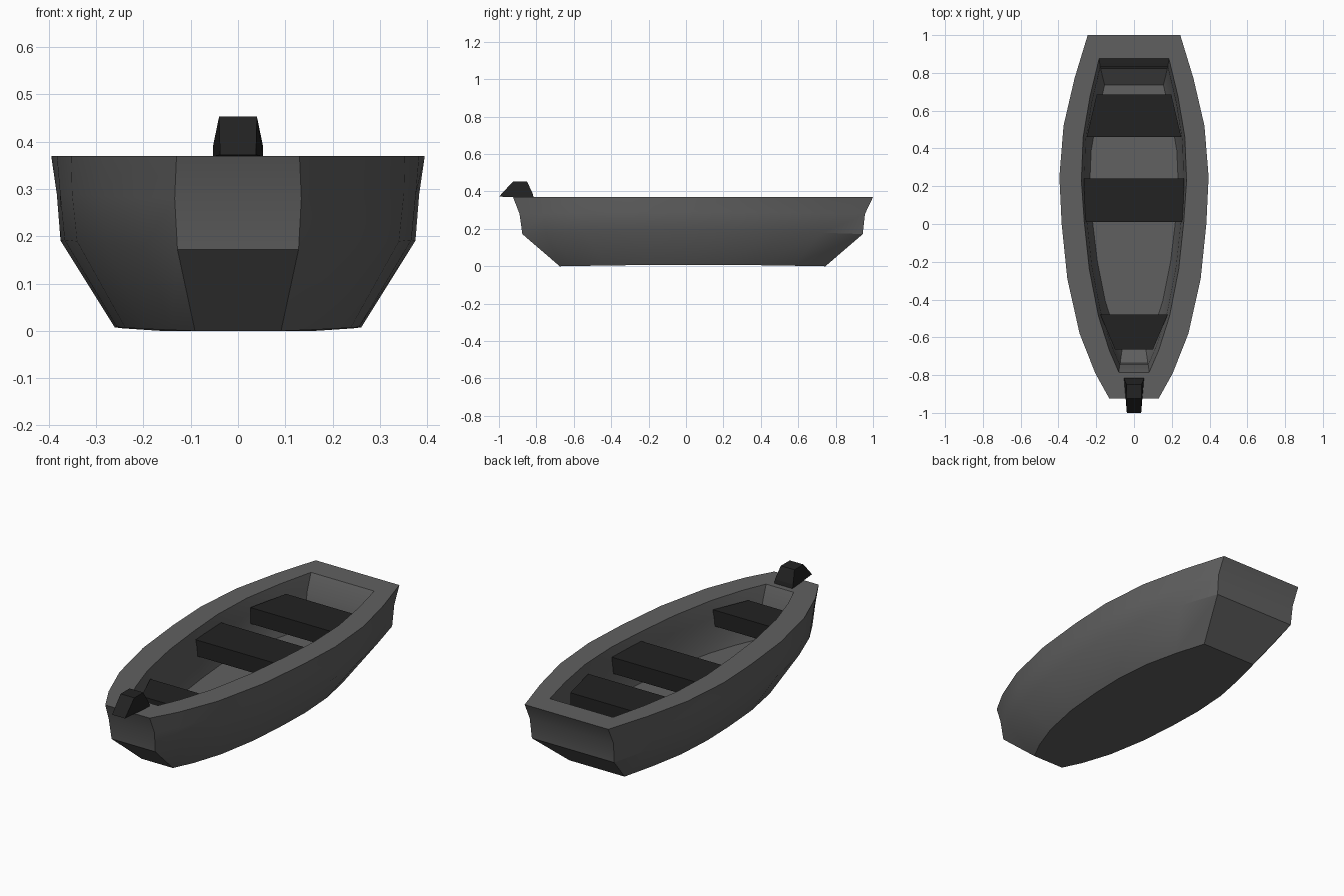
import bpy, bmesh, math

if "Cube" in bpy.data.objects:
    bpy.data.objects.remove(bpy.data.objects["Cube"])


def material(name, v):
    m = bpy.data.materials.new(name)
    m.diffuse_color = (v, v, v, 1)
    m.use_nodes = True
    m.node_tree.nodes["Principled BSDF"].inputs["Base Color"].default_value = m.diffuse_color
    return m


GREY = material("hull grey", 0.118)
DARK = material("dark charcoal", 0.016)


def finish(bm, name, mat):
    bmesh.ops.recalc_face_normals(bm, faces=bm.faces)
    me = bpy.data.meshes.new(name)
    bm.to_mesh(me)
    bm.free()
    me.materials.append(mat)
    ob = bpy.data.objects.new(name, me)
    bpy.context.collection.objects.link(ob)
    return ob


def prism(name, profile, mat):
    """Symmetric solid from a side profile of (half width, y, z) points."""
    bm = bmesh.new()
    right = [bm.verts.new((x, y, z)) for x, y, z in profile]
    left = [bm.verts.new((-x, y, z)) for x, y, z in profile]
    bm.faces.new(right)
    bm.faces.new(left[::-1])
    for i in range(len(right)):
        j = (i + 1) % len(right)
        bm.faces.new((right[i], left[i], left[j], right[j]))
    return finish(bm, name, mat)


# Gunwale outline, right half, front to back
OUTLINE = [(0.13, -0.925), (0.205, -0.79), (0.288, -0.58), (0.353, -0.29),
           (0.383, 0.0), (0.395, 0.25), (0.373, 0.52), (0.315, 0.77), (0.245, 1.0)]
MID = 5

# Loft levels: y front, y back, width factors (front, mid, back), z at ends, z amidships
LEVELS = [
    (-0.675, 0.745, (0.70, 0.66, 0.66), 0.0, 0.008),      # bottom
    (-0.875, 0.945, (0.985, 0.95, 0.985), 0.172, 0.192),  # chine
    (-0.89, 0.957, (1.03, 0.97, 1.0), 0.28, 0.29),        # topside
    (-0.925, 1.0, (1, 1, 1), 0.37, 0.37),                 # outer rim
    (-0.785, 0.875, (0.62, 0.705, 0.755), 0.37, 0.37),    # inner rim
    (-0.745, 0.832, (0.58, 0.665, 0.73), 0.28, 0.29),     # inner topside
    (-0.735, 0.822, (0.56, 0.645, 0.72), 0.20, 0.21),     # inner chine
    (-0.66, 0.735, (0.48, 0.595, 0.635), 0.125, 0.13),    # floor
]


def ring(bm, yf, yb, k, z_end, z_mid):
    side = []
    for i, (x, y) in enumerate(OUTLINE):
        t = (y + 0.925) / 1.925
        if i <= MID:
            f = k[0] + (k[1] - k[0]) * i / MID
        else:
            f = k[1] + (k[2] - k[1]) * (i - MID) / (len(OUTLINE) - 1 - MID)
        z = z_end + (z_mid - z_end) * math.sin(math.pi * t)
        side.append((x * f, yf + (yb - yf) * t, z))
    loop = side + [(-x, y, z) for x, y, z in reversed(side)]
    return [bm.verts.new(p) for p in loop]


# Hull with hollow interior
bm = bmesh.new()
rings = [ring(bm, *lv) for lv in LEVELS]
n = len(rings[0])
for a, b in zip(rings, rings[1:]):
    for i in range(n):
        j = (i + 1) % n
        bm.faces.new((a[i], a[j], b[j], b[i]))
for r in (rings[0], rings[-1]):
    for i in range(n // 2 - 1):
        bm.faces.new((r[i], r[i + 1], r[n - 2 - i], r[n - 1 - i]))
hull = finish(bm, "hull", GREY)
bpy.context.view_layer.objects.active = hull
hull.select_set(True)
bpy.ops.object.shade_smooth_by_angle(angle=math.radians(33))


# Three bench seats: y range and half widths at each edge
def seat(name, y0, y1, w0, w1, z0=0.24, z1=0.325):
    prism(name, [(w0, y0, z0), (w1, y1, z0), (w1, y1, z1), (w0, y0, z1)], DARK)


seat("front_seat", -0.665, -0.48, 0.10, 0.178)
# middle seat follows the slight curve of the hull
seat("middle_seat", 0.01, 0.24, 0.257, 0.266)
seat("back_seat", 0.46, 0.685, 0.25, 0.198)

# Wedge-shaped fitting on the front rim
prism("front_fitting", [(0.038, -1.0, 0.372), (0.053, -0.815, 0.369), (0.053, -0.82, 0.39),
                        (0.04, -0.85, 0.453), (0.04, -0.925, 0.453)], DARK)
